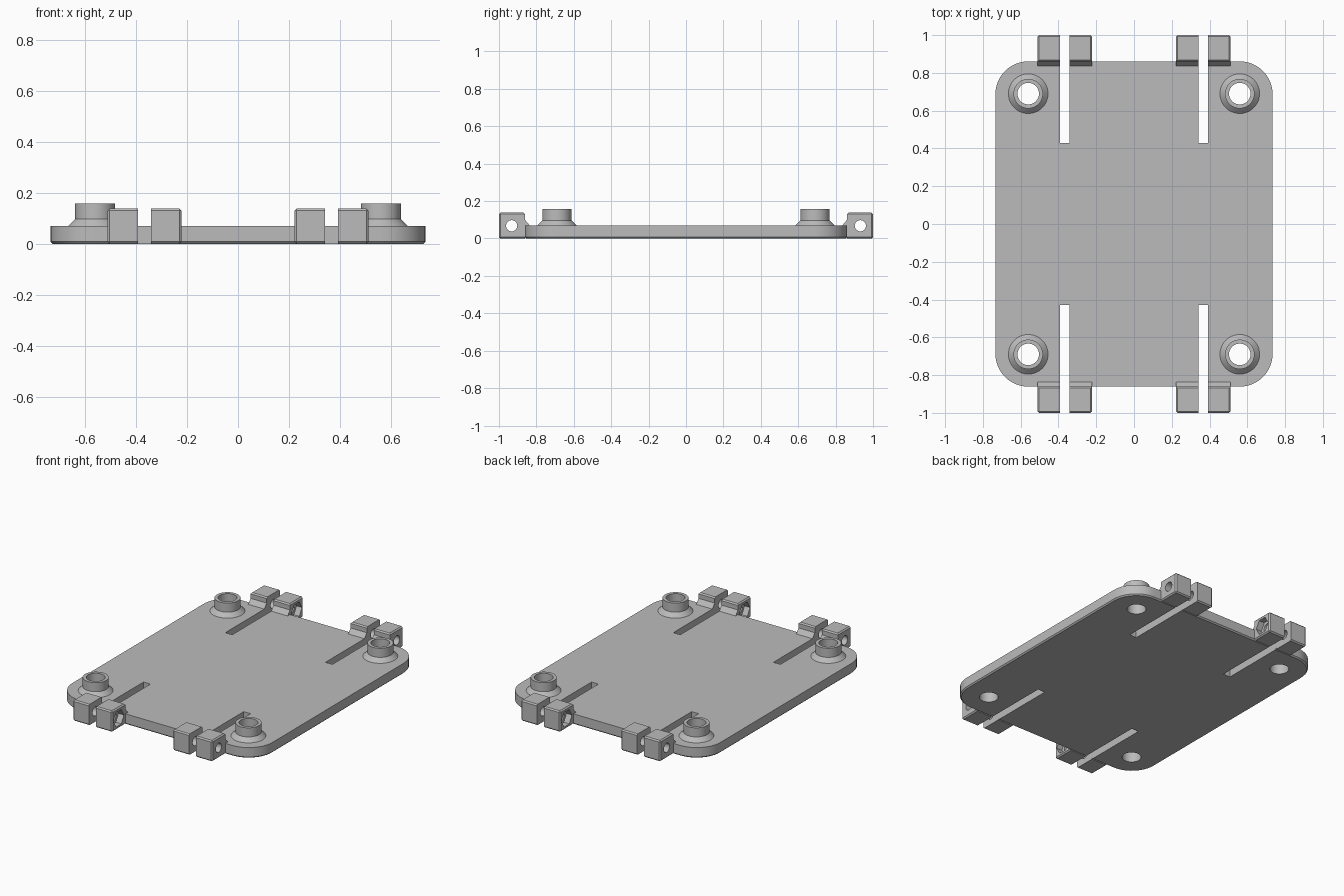
import bpy, bmesh, math
from mathutils import Matrix, Vector

cube = bpy.data.objects.get("Cube")
if cube:
    bpy.data.objects.remove(cube, do_unlink=True)

grey = bpy.data.materials.new("plain_grey")
grey.use_nodes = True
colour = (0.5, 0.5, 0.5, 1)
grey.diffuse_color = colour
grey.node_tree.nodes["Principled BSDF"].inputs["Base Color"].default_value = colour

HALF_X, HALF_Y, THICK, CORNER = 0.734, 0.861, 0.07, 0.175
POST_X, POST_Y = 0.56, 0.69
SLOT_X, PIN_Y, PIN_Z = 0.367, 0.932, 0.068
CLAMP_IN, CLAMP_OUT, CLAMP_TOP = 0.222, 0.511, 0.138


def make_object(name, bm):
    bmesh.ops.recalc_face_normals(bm, faces=bm.faces)
    mesh = bpy.data.meshes.new(name)
    bm.to_mesh(mesh)
    bm.free()
    mesh.materials.append(grey)
    obj = bpy.data.objects.new(name, mesh)
    bpy.context.collection.objects.link(obj)
    return obj


def prism(points, offset):
    """Extrude a flat outline along an offset."""
    bm = bmesh.new()
    face = bm.faces.new([bm.verts.new(p) for p in points])
    ext = bmesh.ops.extrude_face_region(bm, geom=[face])["geom"]
    bmesh.ops.translate(bm, vec=offset, verts=[v for v in ext if isinstance(v, bmesh.types.BMVert)])
    return bm


def chamfer(bm, test, width):
    edges = [e for e in bm.edges if test(e.verts[0].co, e.verts[1].co)]
    bmesh.ops.bevel(bm, geom=edges, offset=width, segments=1, affect="EDGES")


def cylinder(name, centre, radius, depth, sides=48, along_x=False):
    bm = bmesh.new()
    turn = Matrix.Rotation(math.pi / 2, 4, "Y") if along_x else Matrix()
    bmesh.ops.create_cone(bm, cap_ends=True, segments=sides, radius1=radius, radius2=radius,
                          depth=depth, matrix=Matrix.Translation(centre) @ turn)
    return make_object(name, bm)


def cut(target, cutters):
    """Subtract the cutters, then remove them."""
    for cutter in cutters:
        mod = target.modifiers.new("cut", "BOOLEAN")
        mod.operation, mod.solver, mod.object = "DIFFERENCE", "EXACT", cutter
    bpy.context.view_layer.update()
    evaluated = target.evaluated_get(bpy.context.evaluated_depsgraph_get())
    mesh = bpy.data.meshes.new_from_object(evaluated)
    target.modifiers.clear()
    target.data = mesh
    for cutter in cutters:
        bpy.data.objects.remove(cutter, do_unlink=True)


def slot_cutter(sx, sy):
    bm = bmesh.new()
    bmesh.ops.create_cube(bm, size=1, matrix=Matrix.Translation((sx * SLOT_X, sy * 0.828, 0.1))
                          @ Matrix.Diagonal((0.051, 0.8, 0.4, 1)))
    return make_object("slot_cutter", bm)


def smooth(obj):
    bpy.ops.object.select_all(action="DESELECT")
    obj.select_set(True)
    bpy.context.view_layer.objects.active = obj
    bpy.ops.object.shade_smooth_by_angle(angle=math.radians(30))


SIGNS = [(sx, sy) for sx in (-1, 1) for sy in (-1, 1)]

# Rounded base plate with a chamfered lower rim, slots and bolt holes
outline = []
for quarter, (sx, sy) in enumerate([(1, 1), (-1, 1), (-1, -1), (1, -1)]):
    for i in range(13):
        a = (quarter + i / 12) * math.pi / 2
        outline.append((sx * (HALF_X - CORNER) + CORNER * math.cos(a),
                        sy * (HALF_Y - CORNER) + CORNER * math.sin(a), 0))
bm = prism(outline, (0, 0, THICK))
chamfer(bm, lambda a, b: max(a.z, b.z) < 0.001, 0.008)
plate = make_object("base_plate", bm)
cut(plate, [slot_cutter(sx, sy) for sx, sy in SIGNS]
    + [cylinder("bore_cutter", (sx * POST_X, sy * POST_Y, 0), 0.057, 0.4) for sx, sy in SIGNS])
smooth(plate)

# Hollow posts with a flared foot
profile = [(0.057, THICK), (0.105, THICK), (0.078, 0.097), (0.078, 0.157), (0.057, 0.157)]
for sx, sy in SIGNS:
    bm = bmesh.new()
    centre = Vector((sx * POST_X, sy * POST_Y, 0))
    ring = [bm.verts.new(centre + Vector((r, 0, z))) for r, z in profile]
    loop = [bm.edges.new((ring[i], ring[(i + 1) % len(ring)])) for i in range(len(ring))]
    bmesh.ops.spin(bm, geom=ring + loop, cent=centre, axis=(0, 0, 1),
                   angle=2 * math.pi, steps=48, use_merge=True)
    bmesh.ops.remove_doubles(bm, verts=bm.verts, dist=0.0001)
    smooth(make_object("mounting_post", bm))

# Split clamps: chamfered block, slot, cross hole and hexagonal nut pocket
side = [(HALF_Y, 0), (1, 0), (1, CLAMP_TOP), (HALF_Y, CLAMP_TOP),
        (HALF_Y, 0.1), (0.836, THICK), (HALF_Y, THICK)]
for sx, sy in SIGNS:
    bm = prism([(sx * CLAMP_IN, sy * y, z) for y, z in side], (sx * (CLAMP_OUT - CLAMP_IN), 0, 0))
    chamfer(bm, lambda a, b: min(abs(a.y), abs(b.y)) > 0.99 or min(a.z, b.z) > 0.13
            or (max(a.z, b.z) < 0.001 and abs(a.y - b.y) > 0.01), 0.008)
    clamp = make_object("split_clamp", bm)
    cut(clamp, [slot_cutter(sx, sy),
                cylinder("pin_cutter", (sx * SLOT_X, sy * PIN_Y, PIN_Z), 0.03, 0.5, 32, True),
                cylinder("nut_cutter", (sx * CLAMP_IN, sy * PIN_Y, PIN_Z), 0.055, 0.08, 6, True)])
    smooth(clamp)
